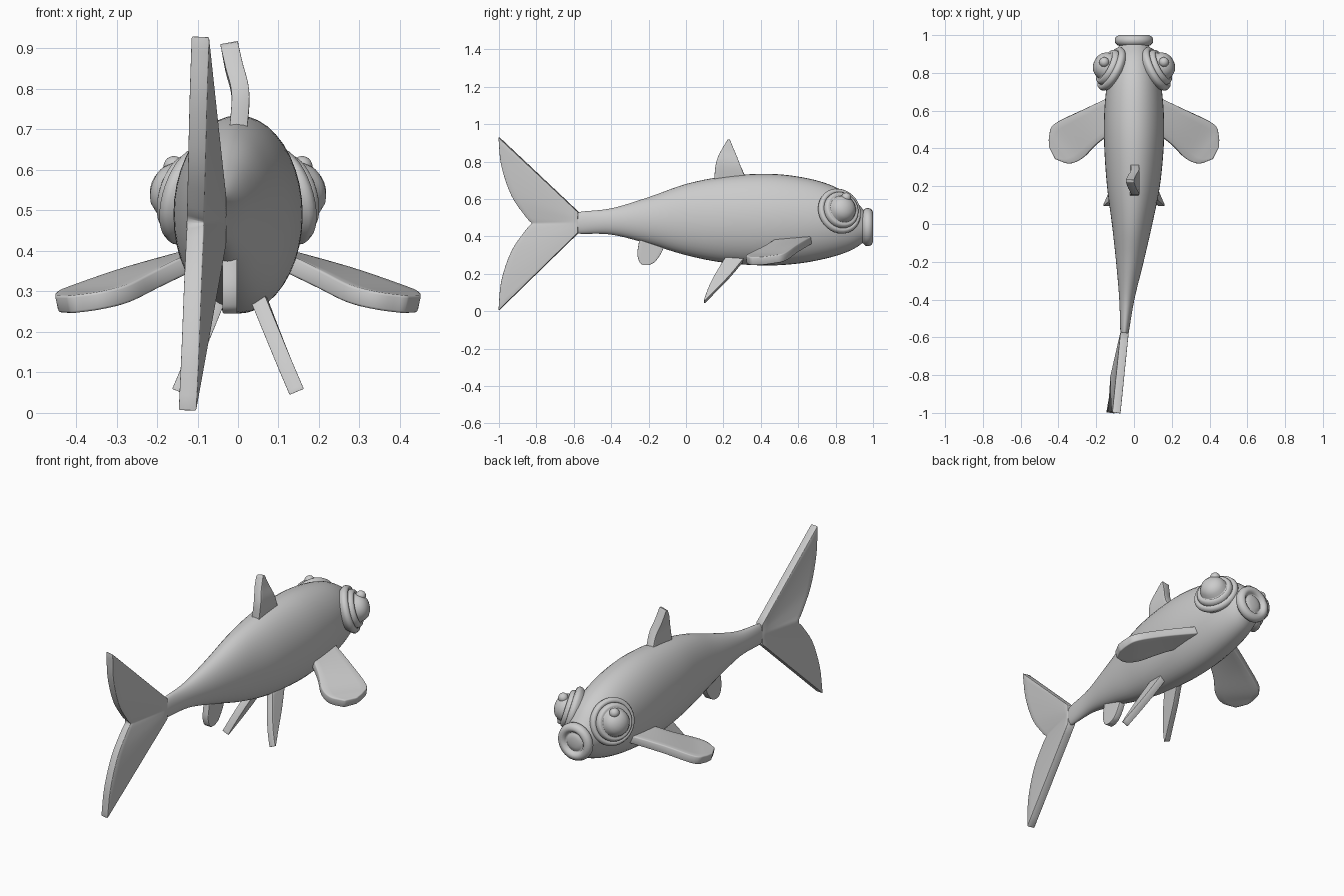
import bpy, bmesh, math
from mathutils import Vector

if "Cube" in bpy.data.objects:
    bpy.data.objects.remove(bpy.data.objects["Cube"])

grey = bpy.data.materials.new("grey")
grey.diffuse_color = (0.6, 0.6, 0.6, 1)
grey.use_nodes = True
grey.node_tree.nodes["Principled BSDF"].inputs["Base Color"].default_value = grey.diffuse_color


def finish(name, bm, angle=None):
    bmesh.ops.recalc_face_normals(bm, faces=bm.faces)
    for f in bm.faces:
        f.smooth = True
        if angle:
            for e in f.edges:
                e.smooth = e.calc_face_angle(0) < angle
    me = bpy.data.meshes.new(name)
    bm.to_mesh(me)
    bm.free()
    me.materials.append(grey)
    ob = bpy.data.objects.new(name, me)
    bpy.context.collection.objects.link(ob)
    return ob


def spline(pts, t):
    """Smooth curve through pts at t in 0..1."""
    pts = [Vector(p) for p in pts]
    s = t * (len(pts) - 1)
    i = min(int(s), len(pts) - 2)
    u = s - i
    b, c = pts[i], pts[i + 1]
    a = pts[i - 1] if i else 2 * b - c
    d = pts[i + 2] if i + 2 < len(pts) else 2 * c - b
    return 0.5 * (2 * b + (c - a) * u + (2 * a - 5 * b + 4 * c - d) * u ** 2
                  + (3 * b - a - 3 * c + d) * u ** 3)


def loft(bm, rings, closed=True):
    """Bridge rows of points into quads."""
    rows = [[bm.verts.new(p) for p in r] for r in rings]
    n = len(rows[0])
    for r, s in zip(rows, rows[1:]):
        for j in range(n if closed else n - 1):
            k = (j + 1) % n
            bm.faces.new((r[j], r[k], s[k], s[j]))
    if closed:
        bm.faces.new(rows[0])
        bm.faces.new(rows[-1])


def fin(name, edge_a, edge_b, thick=0.044, side=1, n=20, m=6):
    """Thick sheet stretched between two edge curves."""
    flip = Vector((side, 1, 1))
    rows = []
    for i in range(n + 1):
        a, b = spline(edge_a, i / n) * flip, spline(edge_b, i / n) * flip
        rows.append([a.lerp(b, j / m) for j in range(m + 1)])
    bm = bmesh.new()
    loft(bm, rows, closed=False)
    ob = finish(name, bm)
    so = ob.modifiers.new("thickness", 'SOLIDIFY')
    so.thickness = thick
    so.offset = 0
    be = ob.modifiers.new("soft_edge", 'BEVEL')
    be.width = 0.007
    be.segments = 2
    be.limit_method = 'ANGLE'
    be.angle_limit = math.radians(50)


def lathe(name, profile, centre, axis, n=32):
    """Turn (radius, height) pairs around an axis."""
    q = Vector(axis).to_track_quat('Z', 'Y')
    rings = [[Vector(centre) + q @ Vector((r * math.cos(2 * math.pi * j / n),
              r * math.sin(2 * math.pi * j / n), h)) for j in range(n)] for r, h in profile]
    bm = bmesh.new()
    loft(bm, rings)
    finish(name, bm)


# Body: y, bottom z, top z, half width, centre x
stations = [(-0.59, .435, .505, .014, -.05), (-0.575, .415, .53, .022, -.05),
            (-0.4, .41, .55, .04, -.038), (-0.2, .36, .61, .073, -.022),
            (0, .30, .68, .107, -.01), (0.2, .26, .72, .14, -.003),
            (0.42, .245, .735, .158, 0), (0.6, .255, .72, .157, 0),
            (0.76, .285, .68, .14, 0), (0.88, .325, .615, .108, 0), (0.96, .375, .53, .07, 0)]
stations = [(*s[:3], ) + (s[3], s[4]) for s in stations]
rings = []
for i in range(61):
    t = i / 60 * (len(stations) - 1)
    k = min(int(t), len(stations) - 2)
    pos = [spline([(s[0], s[1], s[2]) for s in stations], i / 60),
           spline([(s[3], s[4], 0) for s in stations], i / 60)]
    (y, lo, hi), (w, cx, _) = pos
    rings.append([(cx + w * math.cos(a), y, (lo + hi) / 2 + (hi - lo) / 2 * math.sin(a))
                  for a in (2 * math.pi * j / 40 for j in range(40))])
body = bmesh.new()
loft(body, rings)
finish("body", body, math.radians(60))

# Mouth: rounded lip with a shallow inner plug
lathe("mouth", [(.06, -.03), (.085, -.025), (.1, -.01), (.102, .005), (.096, .021), (.08, .03),
                (.066, .028), (.056, .016), (.053, .008), (.046, .014), (.025, .019), (.004, .02)],
      (0, .97, .45), (0, 1, 0))

# Eyes: socket ring, inner ring, domed eyeball and a small pupil bead
for side, label in ((1, "right"), (-1, "left")):
    axis = Vector((.856 * side, .436, .276)).normalized()
    c = Vector((.118 * side, .82, .535))
    lathe(label + "_eye_socket", [(.09, -.05), (.112, -.022), (.123, -.008), (.125, .004), (.118, .018),
                                  (.106, .022), (.096, .014), (.09, .004)], c, axis)
    lathe(label + "_eyeball", [(.09, -.03), (.099, .01), (.1, .026), (.094, .04), (.083, .046), (.075, .04),
                               (.073, .045), (.067, .065), (.054, .083), (.035, .095), (.015, .1), (.002, .101)],
          c, axis)
    bead = [(.026 * math.sin(a) + .0005, -.026 * math.cos(a)) for a in (math.pi * k / 10 for k in range(11))]
    lathe(label + "_pupil", bead, (.158 * side, .857, .608), axis, 20)

# Tail fin: fanned from the tail root to a forked trailing edge
root = [(-.05, -.575, .53), (-.05, -.575, .475), (-.05, -.575, .42)]
upper = [(-.093, -1, .93), (-.098, -.985, .78), (-.102, -.93, .62), (-.105, -.85, .505)]
lower = [(-.107, -.85, .435), (-.112, -.93, .32), (-.118, -.985, .16), (-.125, -1, .005)]
fin("tail_fin", root, upper + [(-.106, -.82, .47)] + lower, n=32, m=10)

# Dorsal fin, swaying sideways
fin("dorsal_fin", [(0, .33, .69), (.006, .29, .78), (-.01, .26, .85), (-.022, .235, .915)],
    [(0, .15, .69), (.006, .16, .79), (-.01, .19, .86), (-.022, .222, .912)])

# Anal fin
fin("anal_fin", [(-.02, -.11, .37), (-.02, -.13, .315), (-.02, -.165, .265), (-.02, -.2, .246)],
    [(-.02, -.25, .38), (-.02, -.26, .31), (-.02, -.25, .265), (-.02, -.23, .246)], .036)

# Paired fins
for side, label in ((1, "right"), (-1, "left")):
    fin(label + "_pectoral_fin",
        [(.11, .68, .385), (.28, .6, .338), (.42, .53, .29), (.446, .47, .277), (.447, .41, .268)],
        [(.11, .49, .375), (.2, .42, .33), (.27, .35, .295), (.34, .322, .277), (.415, .345, .267)], side=side)
    fin(label + "_pelvic_fin",
        [(.05, .32, .29), (.087, .24, .193), (.116, .17, .12), (.145, .103, .052)],
        [(.05, .21, .28), (.087, .155, .19), (.116, .12, .12), (.145, .095, .052)], .038, side)
